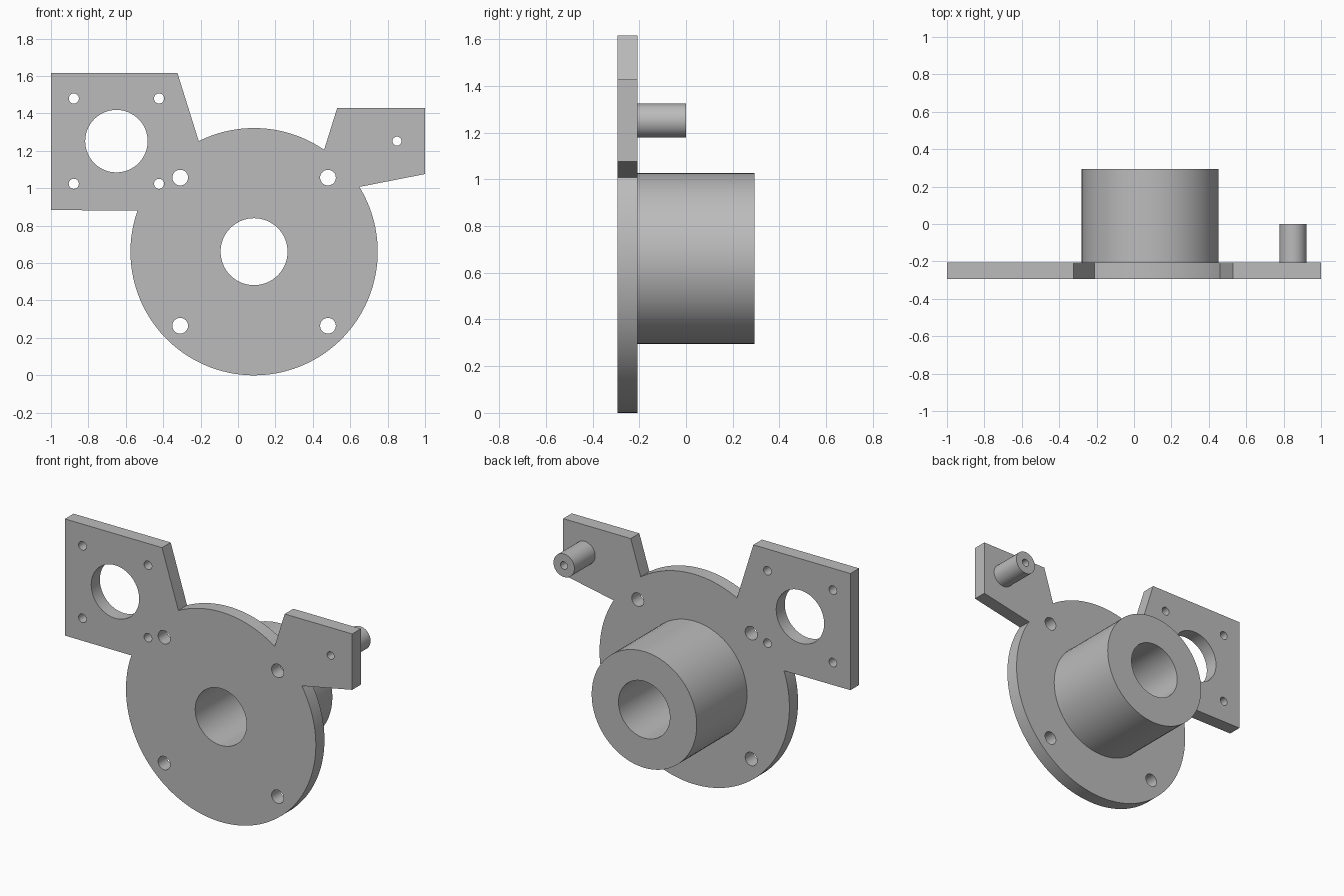
import bpy
import bmesh
from math import cos, sin, radians

cube = bpy.data.objects.get("Cube")
if cube:
    bpy.data.objects.remove(cube, do_unlink=True)

# Main dimensions
FRONT, BACK, HUB_END, PIN_END = -0.293, -0.207, 0.293, 0.0
CX, CZ, DISC_R = 0.086, 0.661, 0.661
BORE_R, HUB_R = 0.179, 0.366
PIN = (0.85, 1.252)
PIN_R, PIN_HOLE_R = 0.073, 0.024
MOTOR = (-0.65, 1.252)

grey = bpy.data.materials.new("plain grey")
grey.use_nodes = True
colour = (0.5, 0.5, 0.5, 1)
grey.diffuse_color = colour
grey.node_tree.nodes["Principled BSDF"].inputs["Base Color"].default_value = colour


def arc(x, z, r, start, end, steps):
    """Points along an arc, both ends included."""
    angles = [radians(start + (end - start) * i / steps) for i in range(steps + 1)]
    return [(x + r * cos(a), z + r * sin(a)) for a in angles]


def circle(x, z, r, steps=64):
    return arc(x, z, r, 0, 360, steps)[:-1]


def extruded_part(name, loops, y0, y1):
    """Fill an outline with holes and extrude it from y0 to y1."""
    bm = bmesh.new()
    edges = []
    for loop in loops:
        verts = [bm.verts.new((x, y0, z)) for x, z in loop]
        edges += [bm.edges.new((a, b)) for a, b in zip(verts, verts[1:] + verts[:1])]
    bmesh.ops.triangle_fill(bm, use_beauty=True, use_dissolve=False,
                            edges=edges, normal=(0, -1, 0))
    result = bmesh.ops.extrude_face_region(bm, geom=bm.faces[:], use_keep_orig=True)
    moved = [v for v in result["geom"] if isinstance(v, bmesh.types.BMVert)]
    bmesh.ops.translate(bm, verts=moved, vec=(0, y1 - y0, 0))
    bmesh.ops.recalc_face_normals(bm, faces=bm.faces[:])
    mesh = bpy.data.meshes.new(name)
    bm.to_mesh(mesh)
    bm.free()
    mesh.materials.append(grey)
    obj = bpy.data.objects.new(name, mesh)
    bpy.context.collection.objects.link(obj)
    bpy.ops.object.select_all(action="DESELECT")
    obj.select_set(True)
    bpy.context.view_layer.objects.active = obj
    bpy.ops.object.shade_smooth_by_angle(angle=radians(30))
    return obj


# Mounting plate: disc with a motor ear and a pin ear
outline = arc(CX, CZ, DISC_R, 55.5, 116.6, 24)
outline += [(-0.324, 1.617), (-1, 1.617), (-1, 0.883)]
outline += arc(CX, CZ, DISC_R, 160.5, 391.6, 88)
outline += [(1, 1.076), (1, 1.428), (0.53, 1.428)]

# Holes: bore, motor opening, pin hole, then the two square bolt patterns
holes = [circle(CX, CZ, BORE_R), circle(*MOTOR, 0.167), circle(*PIN, PIN_HOLE_R, 32)]
for sx in (-1, 1):
    for sz in (-1, 1):
        holes.append(circle(CX + sx * 0.395, CZ + sz * 0.396, 0.042, 32))
        holes.append(circle(MOTOR[0] + sx * 0.228, MOTOR[1] + sz * 0.228, 0.027, 32))

extruded_part("mounting_plate", [outline] + holes, FRONT, BACK)

# Bored hub and hollow pin on the back
extruded_part("hub", [circle(CX, CZ, HUB_R), circle(CX, CZ, BORE_R)], BACK, HUB_END)
extruded_part("pin", [circle(*PIN, PIN_R, 32), circle(*PIN, PIN_HOLE_R, 32)], BACK, PIN_END)
